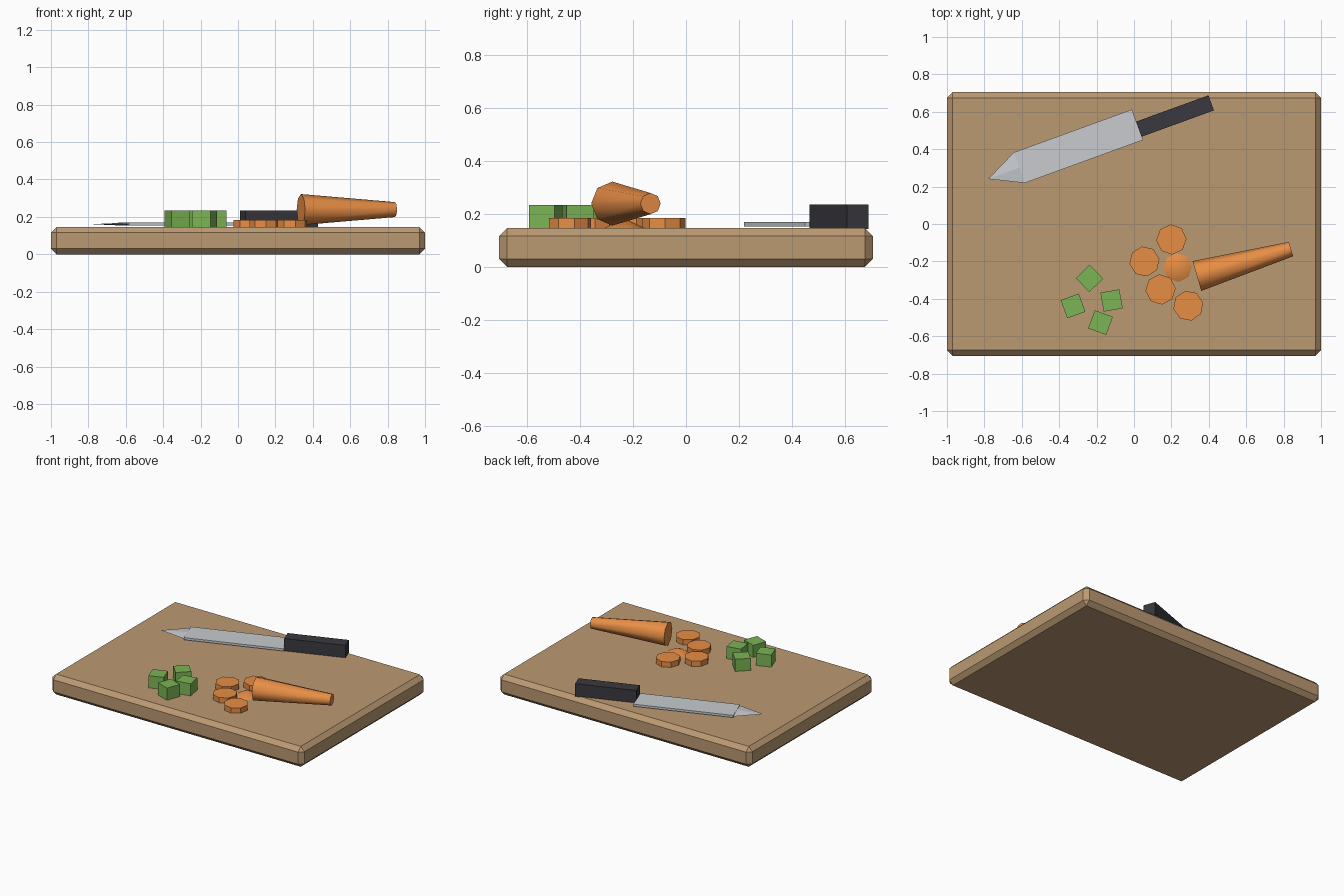
import bpy
from math import radians, cos, sin

if "Cube" in bpy.data.objects:
    bpy.data.objects.remove(bpy.data.objects["Cube"])


def material(name, rgb):
    m = bpy.data.materials.new(name)
    m.diffuse_color = (*rgb, 1)
    m.use_nodes = True
    m.node_tree.nodes["Principled BSDF"].inputs["Base Color"].default_value = m.diffuse_color
    return m


WOOD = material("wood", (0.50, 0.32, 0.17))
STEEL = material("steel", (0.58, 0.60, 0.63))
BLACK = material("dark_handle", (0.04, 0.04, 0.05))
ORANGE = material("carrot_orange", (0.80, 0.27, 0.06))
GREEN = material("green", (0.20, 0.46, 0.09))
TOP = 0.146  # board surface height


def finish(name, mat):
    ob = bpy.context.object
    ob.name = name
    ob.data.materials.append(mat)
    return ob


def box(name, size, loc, turn, mat):
    bpy.ops.mesh.primitive_cube_add(size=1, location=loc, rotation=(0, 0, radians(turn)))
    bpy.context.object.scale = size
    return finish(name, mat)


def cone(name, r1, r2, depth, loc, rot, mat, sides=8, smooth=False):
    bpy.ops.mesh.primitive_cone_add(vertices=sides, radius1=r1, radius2=r2, depth=depth,
                                    location=loc, rotation=[radians(a) for a in rot])
    if smooth:
        bpy.ops.object.shade_smooth_by_angle(angle=radians(50))
    return finish(name, mat)


# Chopping board with chamfered edges
board = box("cutting_board", (2, 1.41, TOP), (0, 0, TOP / 2), 0, WOOD)
bpy.ops.object.transform_apply(location=False, rotation=False, scale=True)
bev = board.modifiers.new("chamfer", "BEVEL")
bev.width = 0.03
bev.segments = 1

# Knife: parts placed along its own 20 degree axis
ANGLE = 20


def along(u, v, z):
    c, s = cos(radians(ANGLE)), sin(radians(ANGLE))
    return (-0.297 + u * c - v * s, 0.416 + u * s + v * c, z)


box("knife_blade", (0.672, 0.174, 0.016), along(0, 0, 0.161), ANGLE, STEEL)
box("knife_handle", (0.412, 0.086, 0.092), along(0.54, -0.025, 0.189), ANGLE, BLACK)
tip = cone("knife_tip", 0.087, 0, 0.177, along(-0.4245, 0, 0.161), (0, -90, ANGLE),
           STEEL, sides=4, smooth=True)
tip.scale = (0.09, 1, 1)

# Carrot lying on its side, wide cut end toward the slices
cone("carrot", 0.083, 0.04, 0.523, (0.588, -0.206, 0.239), (0, 90, 16), ORANGE, smooth=True)

# Carrot slices, and the low pointed end piece
for i, (x, y, turn) in enumerate([(0.20, -0.083, 3), (0.056, -0.20, 10),
                                  (0.142, -0.35, 5), (0.29, -0.437, 12)]):
    cone(f"carrot_slice_{i + 1}", 0.081, 0.081, 0.04, (x, y, TOP + 0.018), (0, 0, turn), ORANGE)
cone("carrot_end", 0.081, 0, 0.04, (0.233, -0.233, TOP + 0.018), (0, 0, 5), ORANGE, smooth=True)

# Diced green vegetable
for i, (x, y, turn) in enumerate([(-0.238, -0.291, 44), (-0.326, -0.438, 20),
                                  (-0.12, -0.409, 10), (-0.179, -0.527, -20)]):
    box(f"green_cube_{i + 1}", (0.103, 0.103, 0.09), (x, y, 0.188), turn, GREEN)
